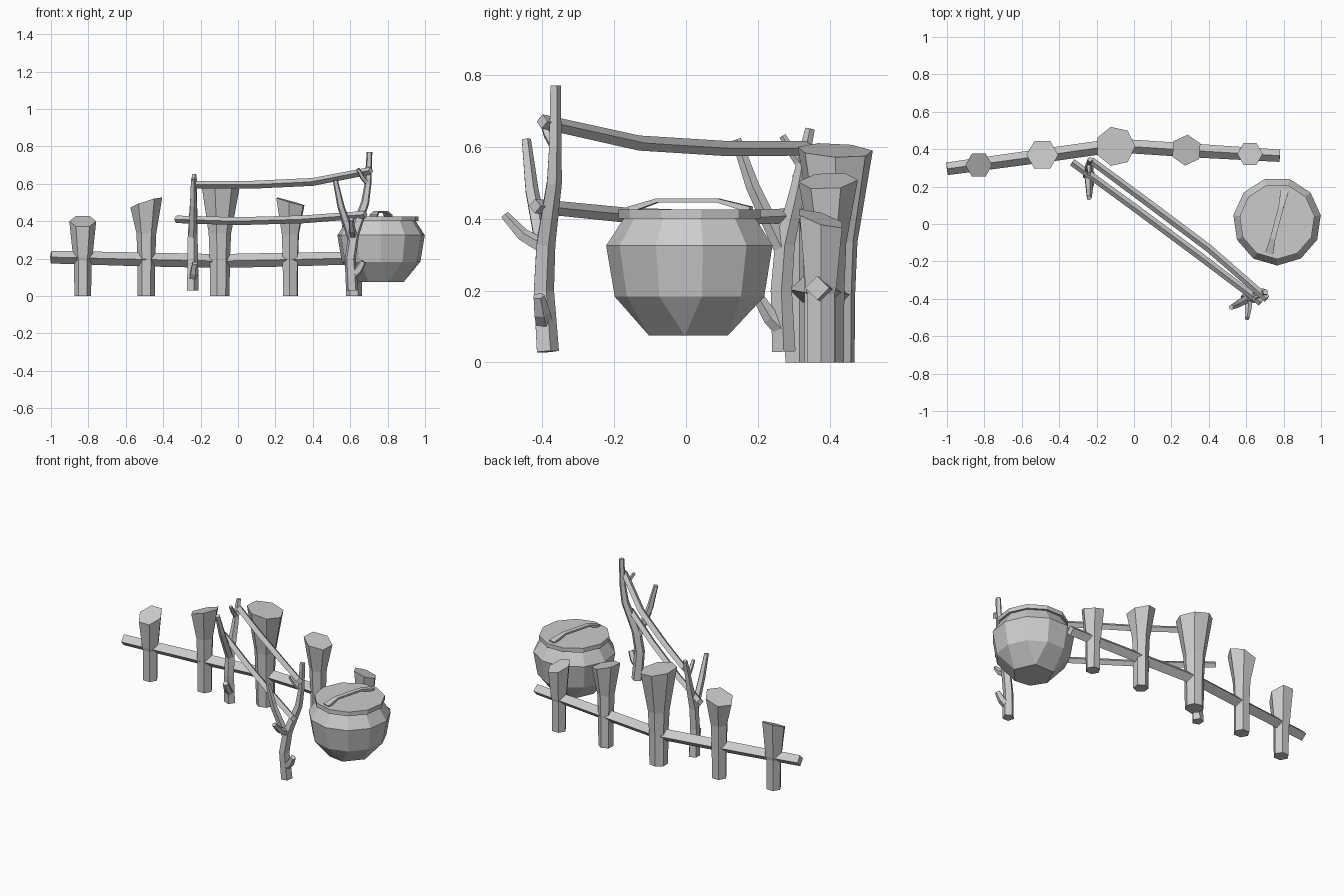
import bpy
import bmesh
from math import cos, sin, pi, radians
from mathutils import Vector

default = bpy.data.objects.get("Cube")
if default:
    bpy.data.objects.remove(default, do_unlink=True)

grey = bpy.data.materials.new("plain grey")
grey.use_nodes = True
COLOUR = (0.6, 0.6, 0.6, 1)
grey.diffuse_color = COLOUR
grey.node_tree.nodes["Principled BSDF"].inputs["Base Color"].default_value = COLOUR


def loft(name, rings):
    """Flat-shaded solid skinned over a list of closed rings."""
    bm = bmesh.new()
    loops = [[bm.verts.new(p) for p in ring] for ring in rings]
    n = len(loops[0])
    for a, b in zip(loops, loops[1:]):
        for i in range(n):
            j = (i + 1) % n
            bm.faces.new((a[i], a[j], b[j], b[i]))
    bm.faces.new(loops[0][::-1])
    bm.faces.new(loops[-1])
    bmesh.ops.remove_doubles(bm, verts=bm.verts, dist=0.0005)
    bmesh.ops.recalc_face_normals(bm, faces=bm.faces)
    mesh = bpy.data.meshes.new(name)
    bm.to_mesh(mesh)
    bm.free()
    mesh.materials.append(grey)
    obj = bpy.data.objects.new(name, mesh)
    bpy.context.collection.objects.link(obj)
    return obj


def stick(name, path, radii, sides=5, phase=0.0, flat=1.0, up=(0, 0, 1)):
    """Tapered stick along a path; flat squashes the section vertically."""
    pts = [Vector(p) for p in path]
    rings = []
    for i, p in enumerate(pts):
        t = (pts[min(i + 1, len(pts) - 1)] - pts[max(i - 1, 0)]).normalized()
        u = (Vector(up) - t * t.dot(Vector(up))).normalized()
        s = t.cross(u)
        angles = [phase + 2 * pi * k / sides for k in range(sides)]
        rings.append([p + radii[i] * (u * cos(a) * flat + s * sin(a)) for a in angles])
    return loft(name, rings)


def post(name, x, y, height, base, top, mid, slope, sides=6, turn=0):
    """Stake that flares to a slanted top."""
    rings = []
    for z, r in ((0, base), (0.19, base * 1.03), (mid, base * 1.15), (height, top)):
        ring = []
        for k in range(sides):
            a = radians(turn) + 2 * pi * k / sides
            dx, dy = r * cos(a), r * sin(a)
            tilt = slope[0] * dx + slope[1] * dy if z == height else 0
            ring.append((x + dx, y + dy, z + tilt))
        rings.append(ring)
    return loft(name, rings)


# Fence posts: x, y, height, base radius, top radius, flare height, slope
posts = [
    (-0.83, 0.315, 0.40, 0.045, 0.072, 0.21, (0, 0.45)),
    (-0.49, 0.37, 0.50, 0.046, 0.085, 0.335, (0.32, -0.1)),
    (-0.10, 0.415, 0.59, 0.055, 0.107, 0.335, (-0.18, -0.05), 7),
    (0.28, 0.395, 0.505, 0.044, 0.083, 0.33, (-0.28, 0.05), 6, 25),
    (0.62, 0.375, 0.40, 0.043, 0.068, 0.21, (-0.25, -0.3)),
]
for i, spec in enumerate(posts):
    post(f"fence_post_{i + 1}", *spec)

# Fence rail with a diamond section
stick("fence_rail",
      [(-1, 0.295, 0.208), (-0.49, 0.365, 0.195), (-0.1, 0.42, 0.187),
       (0.28, 0.395, 0.195), (0.78, 0.365, 0.207)],
      [0.034, 0.037, 0.037, 0.037, 0.033], sides=4)

# Cross bars carried by the forked poles
bar_radii = [0.02, 0.021, 0.021, 0.02]
stick("lower_bar", [(-0.33, 0.33, 0.41), (0, 0.09, 0.4),
                    (0.35, -0.17, 0.41), (0.68, -0.42, 0.435)], bar_radii, sides=4)
stick("upper_bar", [(-0.23, 0.34, 0.595), (0.08, 0.11, 0.595),
                    (0.4, -0.13, 0.61), (0.71, -0.4, 0.67)], bar_radii, sides=4)

# Near forked pole
Y = (0, 1, 0)
stick("near_pole", [(0.61, -0.387, 0.03), (0.6, -0.398, 0.2), (0.62, -0.392, 0.33),
                    (0.68, -0.368, 0.5), (0.695, -0.365, 0.6), (0.703, -0.364, 0.77)],
      [0.034, 0.031, 0.029, 0.023, 0.019, 0.016], up=Y)
stick("near_pole_branch", [(0.61, -0.395, 0.3), (0.55, -0.43, 0.48), (0.52, -0.445, 0.62)],
      [0.024, 0.02, 0.014], up=Y)
stick("near_pole_fork", [(0.615, -0.395, 0.32), (0.61, -0.455, 0.355), (0.605, -0.505, 0.41)],
      [0.022, 0.019, 0.013])
stick("near_pole_twig", [(0.695, -0.365, 0.6), (0.665, -0.385, 0.635), (0.64, -0.4, 0.68)],
      [0.015, 0.013, 0.01], up=Y)
stick("near_pole_knob", [(0.61, -0.395, 0.11), (0.645, -0.402, 0.14), (0.67, -0.41, 0.185)],
      [0.026, 0.024, 0.017], up=Y)

# Far forked pole
X = (1, 0, 0)
stick("far_pole", [(-0.245, 0.272, 0.03), (-0.245, 0.265, 0.2), (-0.245, 0.275, 0.33),
                   (-0.24, 0.31, 0.48), (-0.237, 0.325, 0.56), (-0.235, 0.345, 0.65)],
      [0.034, 0.031, 0.029, 0.022, 0.018, 0.014], up=X)
stick("far_pole_branch", [(-0.245, 0.265, 0.32), (-0.24, 0.185, 0.49), (-0.24, 0.14, 0.62)],
      [0.024, 0.02, 0.014], up=X)
stick("far_pole_twig", [(-0.238, 0.32, 0.55), (-0.24, 0.295, 0.585), (-0.24, 0.268, 0.63)],
      [0.015, 0.013, 0.01], up=X)
stick("far_pole_knob", [(-0.24, 0.265, 0.095), (-0.235, 0.235, 0.125), (-0.23, 0.205, 0.175)],
      [0.025, 0.023, 0.017], up=X)

# Cooking pot: its base corners are merged in pairs
SIDES = 11
PX, PY = 0.765, 0.014


def pot_ring(r, z, paired=False):
    step = 2 * pi / SIDES
    ring = []
    for k in range(SIDES):
        j = k
        if paired and k < SIDES - 1:
            j = k // 2 * 2 + 0.5
        a = -pi / 2 + j * step
        ring.append((PX + r * cos(a), PY + r * sin(a), z))
    return ring


loft("pot", [pot_ring(0.122, 0.075, True), pot_ring(0.212, 0.183),
             pot_ring(0.236, 0.325), pot_ring(0.186, 0.402)])
loft("pot_lid", [pot_ring(0.202, 0.4), pot_ring(0.202, 0.426)])
stick("lid_handle", [(0.723, -0.155, 0.425), (0.741, -0.08, 0.45),
                     (0.786, 0.09, 0.45), (0.806, 0.18, 0.425)],
      [0.03, 0.02, 0.02, 0.03], sides=4, phase=pi / 4, flat=0.4)
